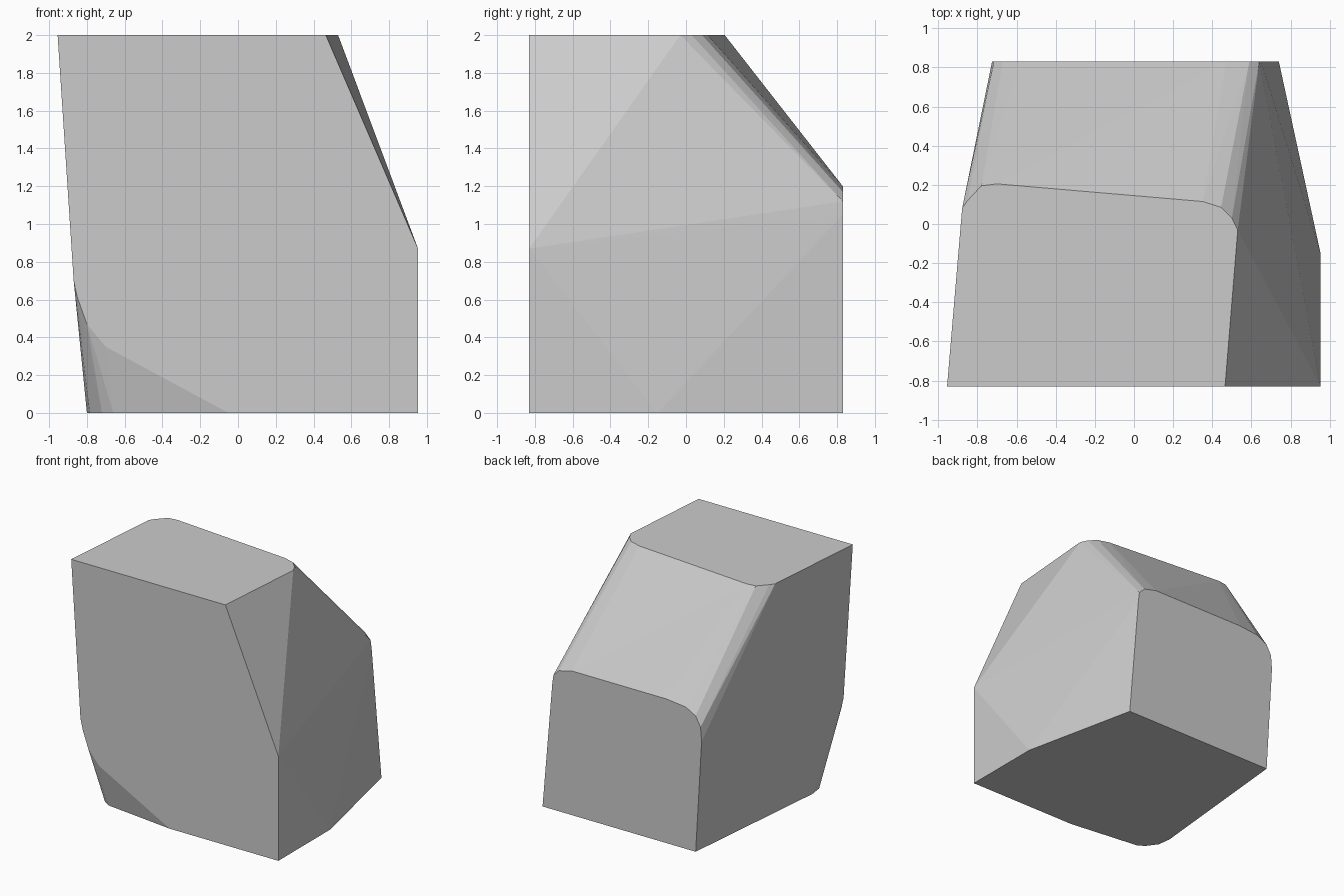
import bpy, bmesh

if "Cube" in bpy.data.objects:
    bpy.data.objects.remove(bpy.data.objects["Cube"])

W = 0.83  # half depth: front and back faces lie at y = -W and y = W

# Outlines of the four flat faces of the faceted block
top = [(-.955, -W), (.465, -W), (.53, -.03), (.50, .03), (.445, .085),
       (.35, .115), (-.70, .205), (-.78, .195), (-.85, .12), (-.878, .08)]
bottom = [(.953, -W), (.953, -.15), (.74, W), (-.67, W), (-.80, -.52),
          (-.785, -.63), (-.72, -.72), (-.66, -.755), (-.05, -W)]
front = [(.953, .87), (-.70, .35), (-.80, .47), (-.85, .61), (-.87, .70)]
back = [(.65, 1.05), (.64, 1.12), (.59, 1.17), (.47, 1.20), (-.40, 1.20),
        (-.58, 1.18), (-.67, 1.13), (-.715, 1.05), (-.725, .93)]

points = ([(x, y, 2) for x, y in top] + [(x, y, 0) for x, y in bottom]
          + [(x, -W, z) for x, z in front] + [(x, W, z) for x, z in back])

# Wrap the outlines in one convex skin
bm = bmesh.new()
for p in points:
    bm.verts.new(p)
hull = bmesh.ops.convex_hull(bm, input=bm.verts[:])
loose = {g for g in hull["geom_interior"] + hull["geom_unused"]
         if isinstance(g, bmesh.types.BMVert)}
bmesh.ops.delete(bm, geom=list(loose), context="VERTS")

# Merge triangles into clean flat faces
bmesh.ops.dissolve_limit(bm, angle_limit=0.005, verts=bm.verts[:], edges=bm.edges[:])
bmesh.ops.recalc_face_normals(bm, faces=bm.faces[:])

mesh = bpy.data.meshes.new("faceted_block")
bm.to_mesh(mesh)
bm.free()
block = bpy.data.objects.new("faceted_block", mesh)
bpy.context.collection.objects.link(block)
